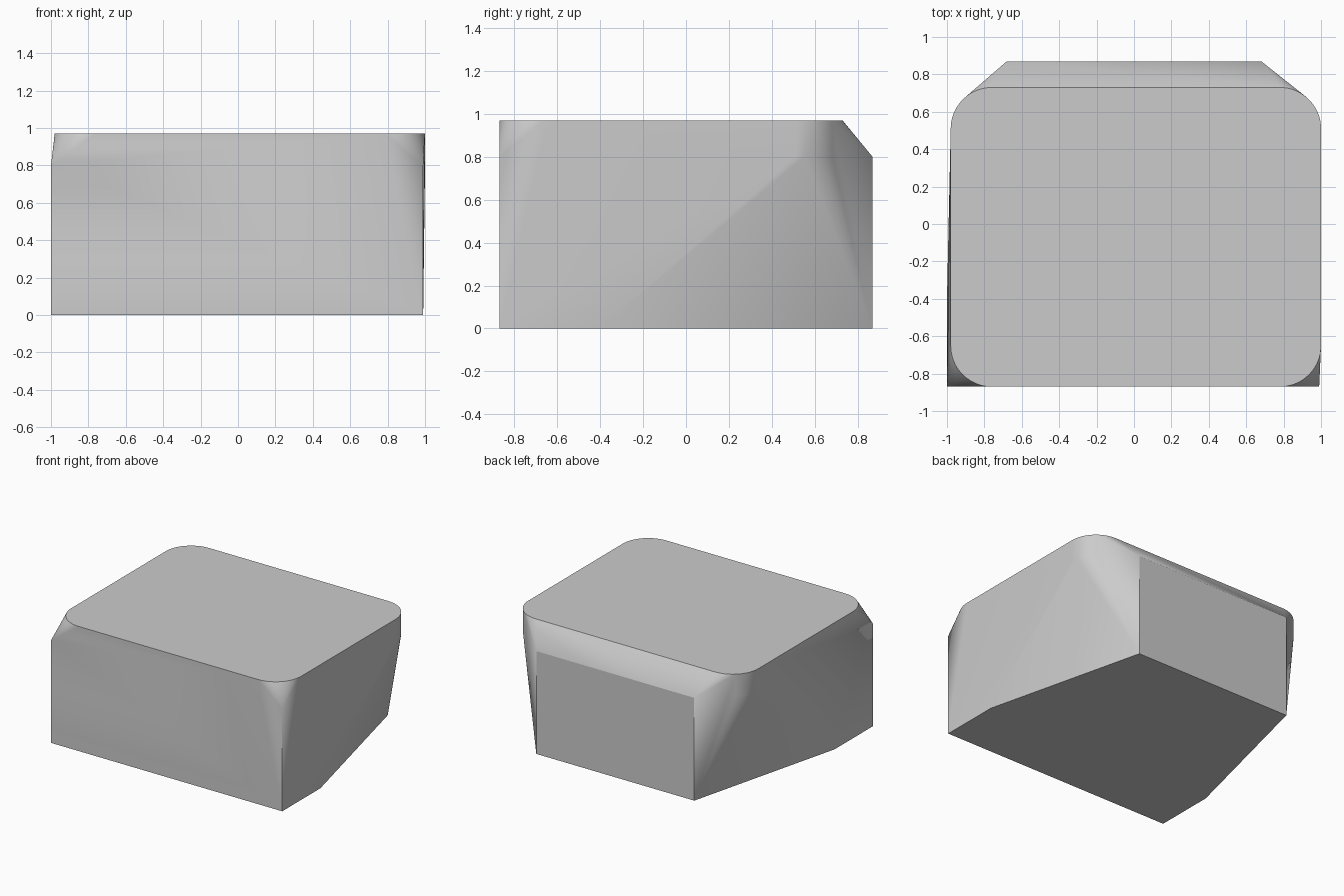
import bpy, bmesh, math

cube = bpy.data.objects.get("Cube")
if cube:
    bpy.data.objects.remove(cube, do_unlink=True)

grey = bpy.data.materials.new("light grey")
grey.use_nodes = True
colour = (0.6, 0.6, 0.6, 1)
grey.diffuse_color = colour
bsdf = next(n for n in grey.node_tree.nodes if n.type == 'BSDF_PRINCIPLED')
bsdf.inputs["Base Color"].default_value = colour

TOP, SHOULDER = 0.97, 0.8
RADIUS, STEPS = 0.22, 16
LEFT, RIGHT, FRONT, BACK = -0.98, 1.0, -0.87, 0.73


def corner_arc(cx, cy, start, z):
    """Quarter circle of points around a corner centre."""
    angles = [start + math.pi / 2 * i / STEPS for i in range(STEPS + 1)]
    return [(cx + RADIUS * math.cos(a), cy + RADIUS * math.sin(a), z) for a in angles]


points = []
# Rounded top outline; the rear corners continue straight down to the shoulder
xs, ys = (LEFT + RADIUS, RIGHT - RADIUS), (FRONT + RADIUS, BACK - RADIUS)
points += corner_arc(xs[1], ys[1], 0, TOP)
points += corner_arc(xs[0], ys[1], math.pi / 2, TOP)
points += corner_arc(xs[0], ys[0], math.pi, TOP)
points += corner_arc(xs[1], ys[0], 1.5 * math.pi, TOP)
points += corner_arc(xs[1], ys[1], 0, SHOULDER)
points += corner_arc(xs[0], ys[1], math.pi / 2, SHOULDER)

# Square front corners and narrow flat back, from the base to the shoulder
for z in (0, SHOULDER):
    points += [(-1, FRONT, z), (0.99, FRONT, z), (-0.68, 0.87, z), (0.68, 0.87, z)]
# Base corners where the sides begin to taper
points += [(-1, -0.4, 0), (0.99, -0.4, 0)]

# Wrap the outline points into one solid body
bm = bmesh.new()
for p in points:
    bm.verts.new(p)
hull = bmesh.ops.convex_hull(bm, input=bm.verts)
loose = {v for v in hull["geom_interior"] + hull["geom_unused"]
         if isinstance(v, bmesh.types.BMVert) and not v.link_faces}
bmesh.ops.delete(bm, geom=list(loose), context='VERTS')
bmesh.ops.dissolve_limit(bm, angle_limit=math.radians(0.1), verts=bm.verts, edges=bm.edges)
bmesh.ops.recalc_face_normals(bm, faces=bm.faces)

mesh = bpy.data.meshes.new("block_body")
bm.to_mesh(mesh)
bm.free()
mesh.materials.append(grey)
body = bpy.data.objects.new("block_body", mesh)
bpy.context.collection.objects.link(body)

bpy.ops.object.select_all(action='DESELECT')
body.select_set(True)
bpy.context.view_layer.objects.active = body
bpy.ops.object.shade_smooth_by_angle(angle=math.radians(30))
